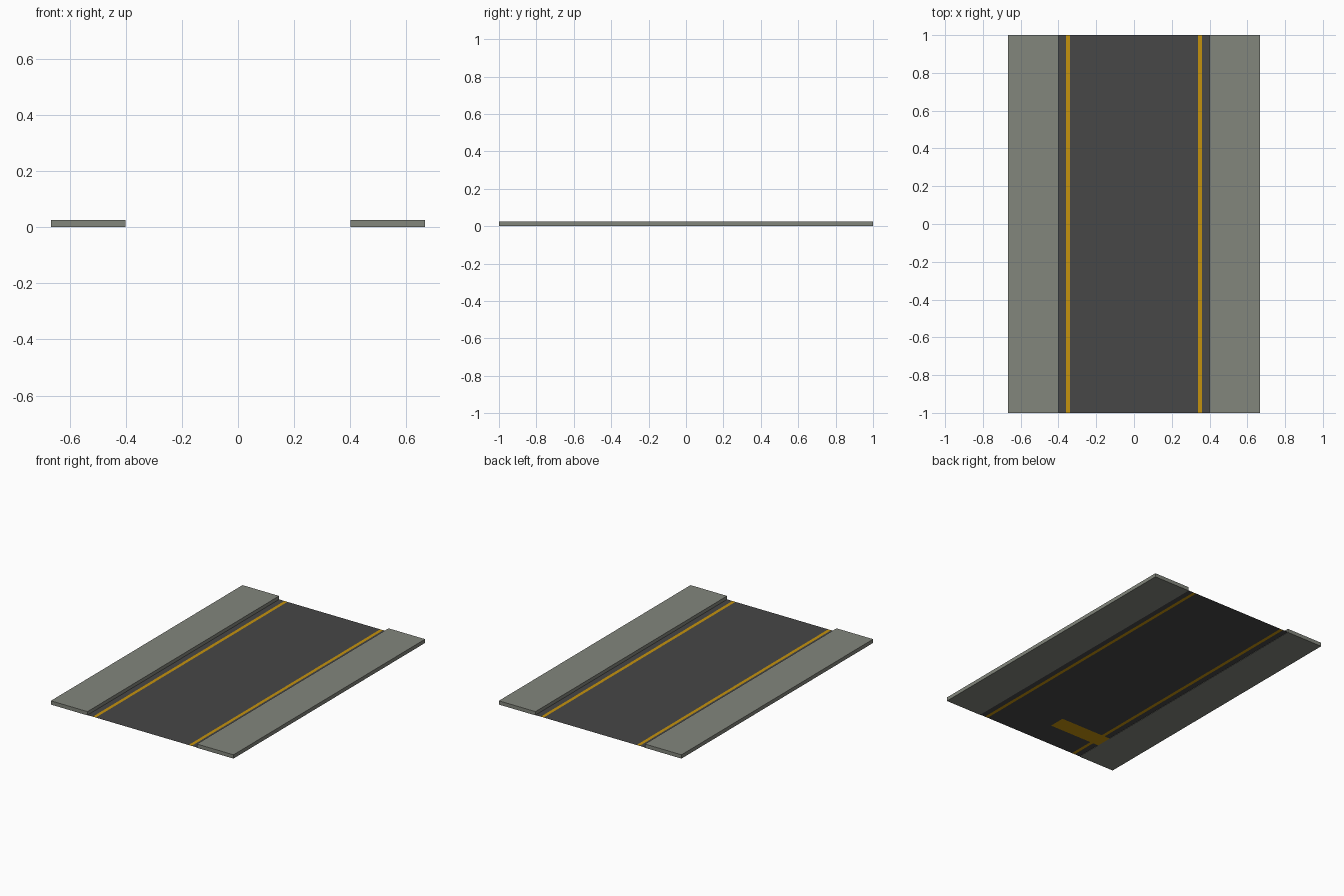
import bpy

if "Cube" in bpy.data.objects:
    bpy.data.objects.remove(bpy.data.objects["Cube"])

HALF_W, CURB_X, HALF_L = 0.667, 0.40, 1.0
CURB_H, ROAD_Z = 0.025, 0.002


def material(name, rgb):
    m = bpy.data.materials.new(name)
    m.diffuse_color = (*rgb, 1.0)
    m.use_nodes = True
    m.node_tree.nodes["Principled BSDF"].inputs["Base Color"].default_value = m.diffuse_color
    return m


asphalt = material("asphalt_grey", (0.063, 0.063, 0.063))
paving = material("paving_grey", (0.225, 0.236, 0.203))
paint = material("road_paint_yellow", (0.56, 0.29, 0.004))


def add_object(name, verts, faces, mats):
    me = bpy.data.meshes.new(name)
    me.from_pydata(verts, [], faces)
    for m in mats:
        me.materials.append(m)
    ob = bpy.data.objects.new(name, me)
    bpy.context.collection.objects.link(ob)
    return ob


# Road surface, cut lengthwise so the edge lines are inset faces
xs = [-CURB_X, -0.361, -0.339, 0.339, 0.361, CURB_X]
verts = [(x, y, ROAD_Z) for x in xs for y in (-HALF_L, HALF_L)]
faces = [(2 * i, 2 * i + 2, 2 * i + 3, 2 * i + 1) for i in range(len(xs) - 1)]
road = add_object("road_surface", verts, faces, [asphalt, paint])
for i, p in enumerate(road.data.polygons):
    p.material_index = i % 2

# Raised sidewalks on both sides
for side, label in ((-1, "left"), (1, "right")):
    bpy.ops.mesh.primitive_cube_add(
        size=1, location=(side * (HALF_W + CURB_X) / 2, 0, CURB_H / 2))
    walk = bpy.context.object
    walk.name = label + "_sidewalk"
    walk.scale = (HALF_W - CURB_X, 2 * HALF_L, CURB_H)
    bpy.ops.object.transform_apply(location=False, rotation=False, scale=True)
    walk.data.materials.append(paving)

# Cross bar lying on the underside of one lane
x0, x1, y0, y1 = -0.40, -0.02, -0.82, -0.71
add_object("cross_bar", [(x0, y0, 0), (x0, y1, 0), (x1, y1, 0), (x1, y0, 0)],
           [(0, 1, 2, 3)], [paint])
